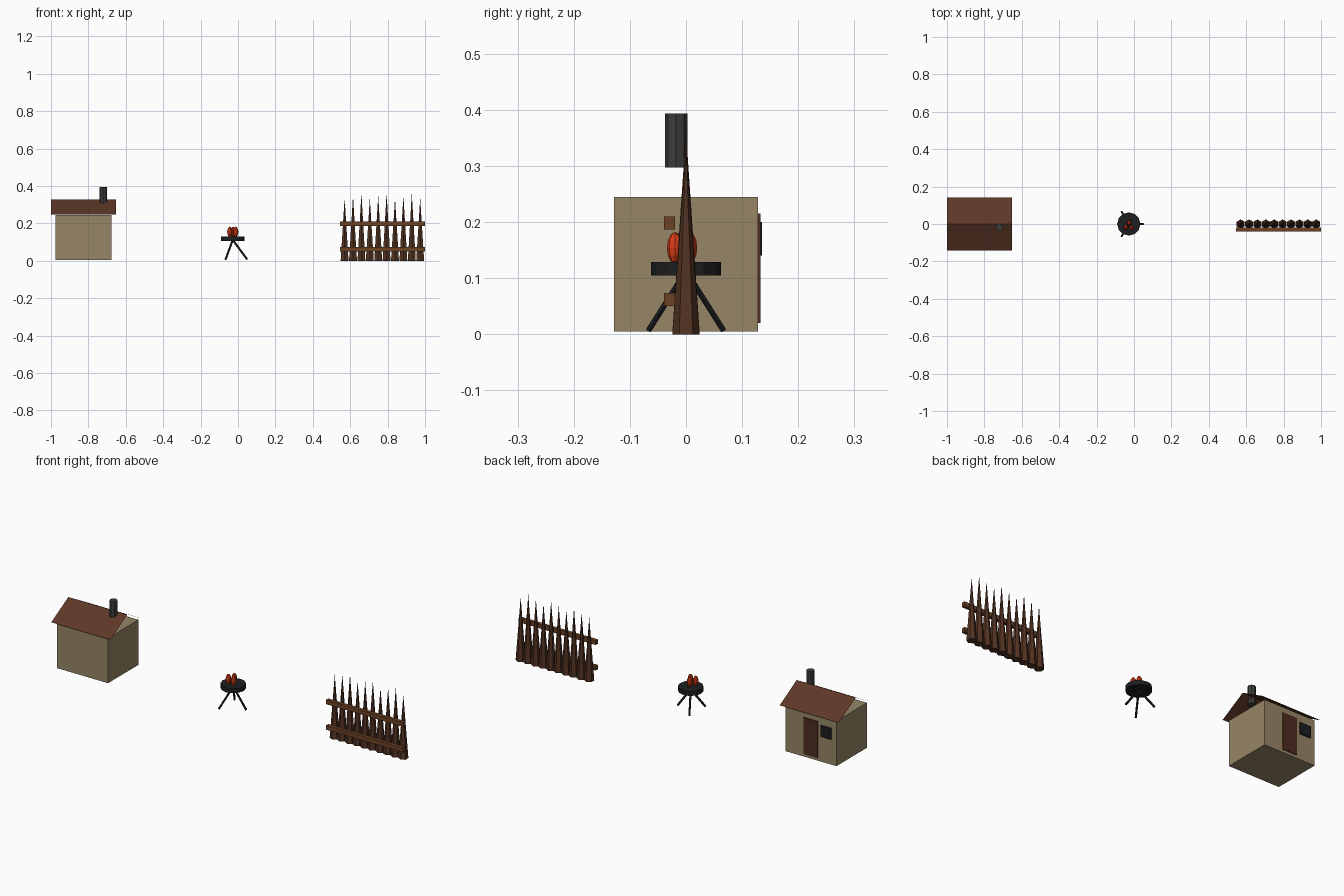
import bpy, bmesh, math
from mathutils import Vector, Matrix

if "Cube" in bpy.data.objects:
    bpy.data.objects.remove(bpy.data.objects["Cube"])


def mat(name, r, g, b):
    m = bpy.data.materials.new(name)
    m.diffuse_color = (r, g, b, 1)
    m.use_nodes = True
    m.node_tree.nodes["Principled BSDF"].inputs["Base Color"].default_value = m.diffuse_color
    return m


PLASTER = mat("plaster", 0.31, 0.24, 0.135)
ROOF = mat("roof_brown", 0.11, 0.04, 0.021)
DOOR = mat("door_brown", 0.075, 0.026, 0.014)
POST = mat("post_wood", 0.085, 0.032, 0.016)
RAIL = mat("rail_wood", 0.15, 0.055, 0.018)
IRON = mat("black_iron", 0.012, 0.013, 0.015)
PIPE = mat("chimney_metal", 0.045, 0.048, 0.043)
FLAME = mat("flame_red", 0.68, 0.045, 0.008)


def make(name, bm, material):
    me = bpy.data.meshes.new(name)
    bm.to_mesh(me)
    bm.free()
    me.materials.append(material)
    ob = bpy.data.objects.new(name, me)
    bpy.context.collection.objects.link(ob)
    return ob


def box(name, lo, hi, material):
    lo, hi = Vector(lo), Vector(hi)
    bm = bmesh.new()
    bmesh.ops.create_cube(bm, size=1, matrix=Matrix.Translation((lo + hi) / 2)
                          @ Matrix.Diagonal((*(hi - lo), 1)))
    return make(name, bm, material)


def rod(name, a, b, r1, r2, sides, material):
    a, b = Vector(a), Vector(b)
    d = b - a
    rot = Matrix() if d.x == d.y == 0 else d.to_track_quat('Z', 'Y').to_matrix().to_4x4()
    bm = bmesh.new()
    bmesh.ops.create_cone(bm, cap_ends=True, segments=sides, radius1=r1, radius2=r2,
                          depth=d.length, matrix=Matrix.Translation((a + b) / 2) @ rot)
    if r2 == 0:
        bmesh.ops.remove_doubles(bm, verts=bm.verts, dist=1e-6)
    return make(name, bm, material)


# Hut: walls, thin open roof, door and window on the back, stove pipe
HX = -0.826
box("hut_walls", (HX - 0.15, -0.128, 0.005), (HX + 0.15, 0.128, 0.245), PLASTER)

bm = bmesh.new()
rows = [[bm.verts.new((HX + sx * 0.174, y, z)) for sx in (-1, 1)]
        for y, z in ((-0.143, 0.248), (0, 0.328), (0.143, 0.248))]
for p, q in zip(rows, rows[1:]):
    bm.faces.new((p[0], p[1], q[1], q[0]))
make("hut_roof", bm, ROOF)

box("hut_door", (HX - 0.042, 0.127, 0.02), (HX + 0.042, 0.1325, 0.215), DOOR)
box("hut_window", (HX - 0.122, 0.127, 0.14), (HX - 0.06, 0.135, 0.2), IRON)
rod("chimney", (-0.721, -0.0175, 0.297), (-0.721, -0.0175, 0.393), 0.02, 0.02, 8, PIPE)

# Brazier: shallow pan on three splayed legs with flames
BX = -0.028
rod("brazier_pan", (BX, 0, 0.105), (BX, 0, 0.129), 0.062, 0.062, 12, IRON)
for i in range(3):
    a = math.tau * i / 3
    c, s = math.cos(a), math.sin(a)
    rod(f"brazier_leg_{i}", (BX, 0, 0.112), (BX + 0.077 * c, 0.077 * s, 0.007),
        0.0055, 0.0055, 6, IRON)
for i, (dx, dy) in enumerate(((-0.016, -0.018), (0.016, -0.02), (0.002, 0.006))):
    bm = bmesh.new()
    bmesh.ops.create_uvsphere(bm, u_segments=8, v_segments=6, radius=1,
                              matrix=Matrix.Translation((BX + dx, dy, 0.154))
                              @ Matrix.Diagonal((0.014, 0.014, 0.028, 1)))
    make(f"flame_{i}", bm, FLAME)

# Fence: ten sharpened stakes, two rails on the front
for i in range(10):
    x = 0.57 + i * 0.0449
    rod(f"stake_{i}", (x, 0, 0), (x, 0, (0.335, 0.348, 0.362)[i % 3]), 0.0245, 0, 6, POST)
for i, z in enumerate((0.062, 0.198)):
    box(f"fence_rail_{i}", (0.546, -0.039, z - 0.0115), (1.0, -0.02, z + 0.0115), RAIL)
